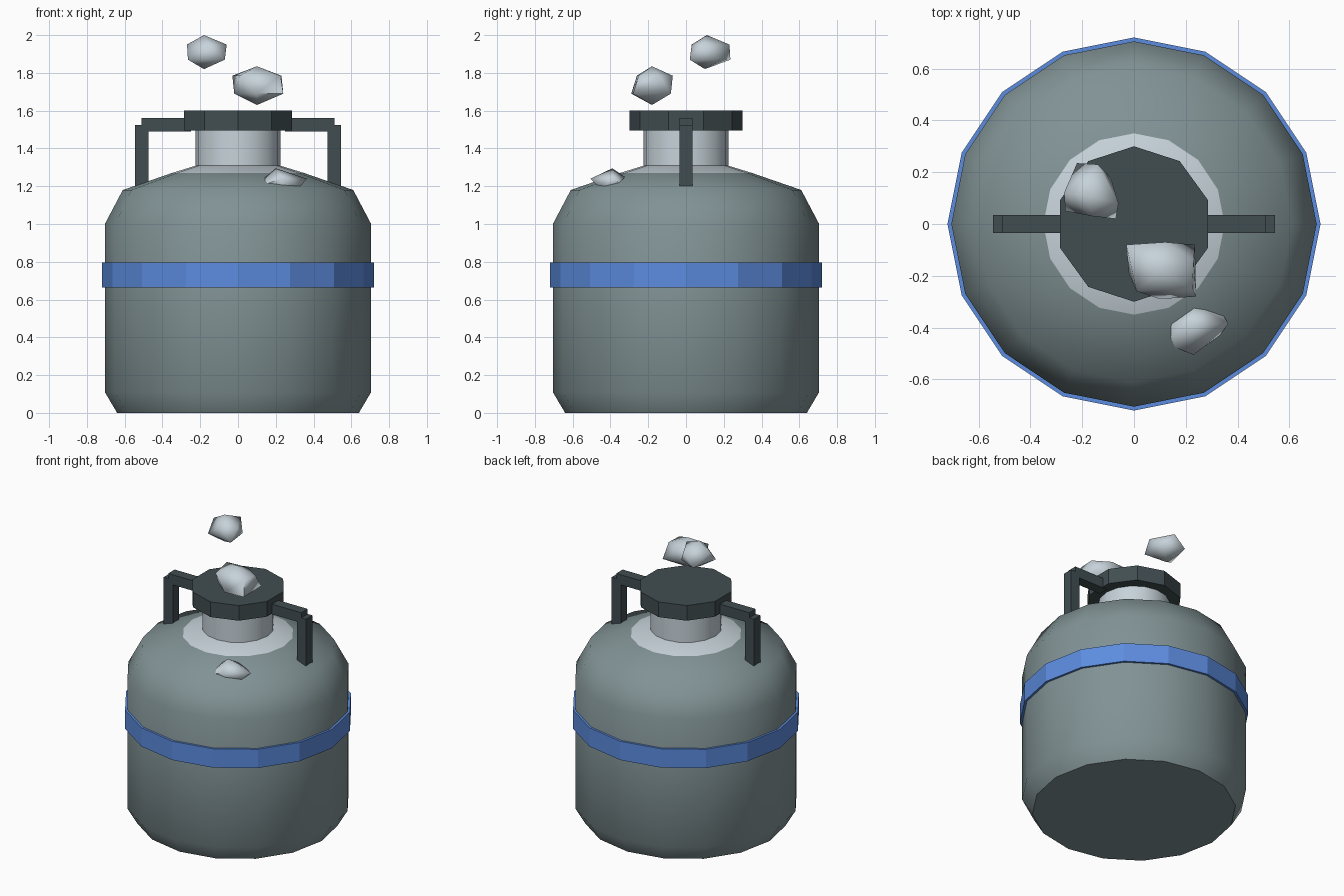
import bpy, bmesh
from math import sin, cos, tau, radians

if "Cube" in bpy.data.objects:
    bpy.data.objects.remove(bpy.data.objects["Cube"], do_unlink=True)


def material(name, rgb):
    mat = bpy.data.materials.new(name)
    mat.use_nodes = True
    mat.diffuse_color = (*rgb, 1)
    mat.node_tree.nodes["Principled BSDF"].inputs["Base Color"].default_value = (*rgb, 1)
    return mat


SHELL = material("grey green shell", (0.22, 0.29, 0.30))
LIGHT = material("pale grey", (0.57, 0.65, 0.70))
DARK = material("dark slate", (0.053, 0.075, 0.083))
BLUE = material("blue band", (0.107, 0.262, 0.74))


def finish(name, bm, mats, smooth_angle=None):
    """Turn a bmesh into a named object with its materials and shading."""
    bmesh.ops.recalc_face_normals(bm, faces=bm.faces)
    mesh = bpy.data.meshes.new(name)
    bm.to_mesh(mesh)
    bm.free()
    for mat in mats:
        mesh.materials.append(mat)
    obj = bpy.data.objects.new(name, mesh)
    bpy.context.collection.objects.link(obj)
    if smooth_angle:
        bpy.ops.object.select_all(action='DESELECT')
        obj.select_set(True)
        bpy.context.view_layer.objects.active = obj
        bpy.ops.object.shade_smooth_by_angle(angle=radians(smooth_angle))
    return obj


def lathe(profile, sides, closed=False):
    """Revolve (radius, height) points; open profiles get end caps."""
    bm = bmesh.new()
    angles = [tau * (i / sides + 0.25) for i in range(sides)]
    rings = [[bm.verts.new((r * cos(a), r * sin(a), z)) for a in angles]
             for r, z in profile]
    pairs = list(zip(rings, rings[1:]))
    if closed:
        pairs.append((rings[-1], rings[0]))
    else:
        bm.faces.new(rings[0])
        bm.faces.new(rings[-1])
    for low, high in pairs:
        for i in range(sides):
            j = (i + 1) % sides
            bm.faces.new((low[i], low[j], high[j], high[i]))
    return bm


def bar(name, x, z):
    """Square handle bar between the given x and z limits."""
    bm = bmesh.new()
    bmesh.ops.create_cube(bm, size=1)
    for v in bm.verts:
        v.co = (x[v.co.x > 0], 0.07 * v.co.y, z[v.co.z > 0])
    finish(name, bm, [DARK])


def rock(name, outline, apex, base, high, low):
    """Faceted lump: outline points alternate between two heights."""
    bm = bmesh.new()
    bm.verts.new(apex)
    bm.verts.new(base)
    for i, (x, y) in enumerate(outline):
        bm.verts.new((x, y, low if i % 2 else high))
    bmesh.ops.convex_hull(bm, input=bm.verts)
    loose = [v for v in bm.verts if not v.link_faces]
    bmesh.ops.delete(bm, geom=loose, context='VERTS')
    finish(name, bm, [LIGHT], 75)


# Tank shell with a pale collar around the neck
tank = lathe([(0.64, 0), (0.705, 0.11), (0.705, 1.0), (0.61, 1.18),
              (0.35, 1.27), (0.22, 1.31)], 16)
for f in tank.faces:
    f.material_index = int(f.calc_center_median().z > 1.27)
finish("tank", tank, [SHELL, LIGHT], 50)

# Neck, lid and band
finish("neck", lathe([(0.225, 1.28), (0.225, 1.52)], 16), [LIGHT], 30)
finish("lid", lathe([(0.3, 1.495), (0.3, 1.6)], 10), [DARK])
finish("band", lathe([(0.72, 0.665), (0.72, 0.795), (0.7, 0.795), (0.7, 0.665)],
                     16, closed=True), [BLUE])

# Handles on both sides
for side, s in (("left", 1), ("right", -1)):
    bar(side + "_handle_arm", sorted((s * 0.25, s * 0.51)), (1.49, 1.56))
    bar(side + "_handle_post", sorted((s * 0.475, s * 0.545)), (1.2, 1.525))

# Lumps above the lid and on the shoulder
rock("upper_rock",
     [(-0.27, 0.12), (-0.265, 0.05), (-0.16, 0.03), (-0.07, 0.02),
      (-0.06, 0.08), (-0.09, 0.18), (-0.14, 0.23), (-0.22, 0.235)],
     (-0.18, 0.11, 2.0), (-0.18, 0.1, 1.82), 1.95, 1.87)
rock("middle_rock",
     [(-0.03, -0.08), (-0.02, -0.19), (0.01, -0.26), (0.1, -0.29),
      (0.225, -0.25), (0.24, -0.28), (0.23, -0.14), (0.235, -0.08),
      (0.12, -0.07), (0.02, -0.09)],
     (0.1, -0.18, 1.835), (0.1, -0.18, 1.63), 1.785, 1.69)
rock("shoulder_rock",
     [(0.135, -0.385), (0.115, -0.46), (0.23, -0.505), (0.33, -0.43),
      (0.365, -0.385), (0.33, -0.33), (0.24, -0.31)],
     (0.2, -0.39, 1.295), (0.24, -0.4, 1.13), 1.24, 1.2)
